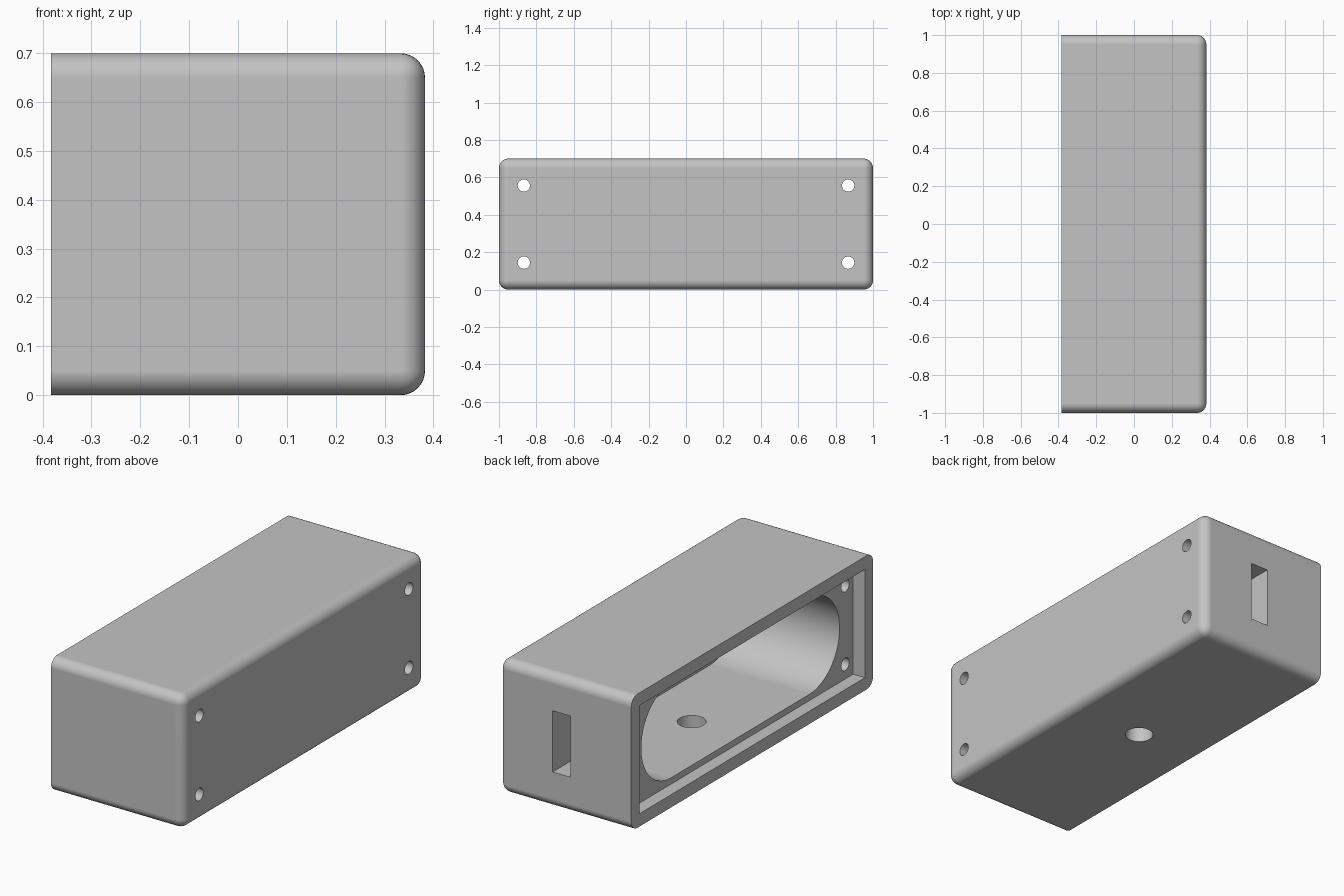
import bpy, bmesh, math
from math import pi, cos, sin

cube = bpy.data.objects.get("Cube")
if cube:
    bpy.data.objects.remove(cube, do_unlink=True)

HALF_X, HALF_Y, HEIGHT = 0.383, 1.0, 0.70
MID_Z = HEIGHT / 2
LEDGE_X = -0.315      # bottom of the lid recess
FLOOR_X = 0.26        # closed end of the main cavity
OUT = 0.1             # how far cutters overshoot the surface

grey = bpy.data.materials.new("plain_grey")
grey.use_nodes = True
grey.diffuse_color = (0.55, 0.55, 0.55, 1)
grey.node_tree.nodes["Principled BSDF"].inputs["Base Color"].default_value = (0.55, 0.55, 0.55, 1)


def add_object(name, bm):
    bmesh.ops.recalc_face_normals(bm, faces=bm.faces)
    mesh = bpy.data.meshes.new(name)
    bm.to_mesh(mesh)
    bm.free()
    mesh.materials.append(grey)
    obj = bpy.data.objects.new(name, mesh)
    bpy.context.collection.objects.link(obj)
    return obj


def prism(name, profile, axis, lo, hi):
    """Extrude a flat profile along an axis (0 = x, 1 = y, 2 = z)."""
    bm = bmesh.new()
    rings = []
    for depth in (lo, hi):
        ring = []
        for point in profile:
            co = list(point)
            co.insert(axis, depth)
            ring.append(bm.verts.new(co))
        rings.append(ring)
        bm.faces.new(ring)
    n = len(profile)
    for i in range(n):
        j = (i + 1) % n
        bm.faces.new((rings[0][i], rings[0][j], rings[1][j], rings[1][i]))
    return add_object(name, bm)


def rectangle(u, v, half_u, half_v):
    return [(u - half_u, v - half_v), (u + half_u, v - half_v),
            (u + half_u, v + half_v), (u - half_u, v + half_v)]


def arc(u, v, r, start, end, steps):
    angles = [start + (end - start) * i / steps for i in range(steps + 1)]
    return [(u + r * cos(a), v + r * sin(a)) for a in angles]


def circle(u, v, r):
    return arc(u, v, r, 0, 2 * pi, 32)[:-1]


def obround(v, half_length, r):
    c = half_length - r
    return arc(c, v, r, -pi / 2, pi / 2, 32) + arc(-c, v, r, pi / 2, 3 * pi / 2, 32)


# Outer shell: every edge rounded except around the open side
shell = prism("enclosure_shell", rectangle(0, MID_Z, HALF_Y, MID_Z), 0, -HALF_X, HALF_X)
bm = bmesh.new()
bm.from_mesh(shell.data)
rounded = [e for e in bm.edges if any(v.co.x > 0 for v in e.verts)]
bmesh.ops.bevel(bm, geom=rounded, offset=0.05, offset_type='OFFSET',
                segments=8, profile=0.5, affect='EDGES')
bm.to_mesh(shell.data)
bm.free()

# Lid recess, main cavity, side slot and floor hole
cutters = [
    prism("lid_recess", rectangle(0, MID_Z, 0.933, 0.283), 0, -HALF_X - OUT, LEDGE_X),
    prism("main_cavity", obround(MID_Z, 0.82, 0.25), 0, -HALF_X - OUT, FLOOR_X),
    prism("cable_slot", rectangle(0.02, MID_Z, 0.052, 0.16), 1, 0.6, HALF_Y + OUT),
    prism("floor_hole", circle(-0.033, 0, 0.069), 2, -OUT, MID_Z),
]

# Four corner screw holes
for side in (-1, 1):
    for level in (-1, 1):
        cutters.append(prism("screw_hole", circle(side * 0.867, MID_Z + level * 0.206, 0.033),
                             0, -HALF_X - OUT, HALF_X + OUT))

bpy.ops.object.select_all(action='DESELECT')
bpy.context.view_layer.objects.active = shell
shell.select_set(True)
for cutter in cutters:
    cutter.hide_render = True
    cut = shell.modifiers.new(cutter.name, 'BOOLEAN')
    cut.operation = 'DIFFERENCE'
    cut.solver = 'EXACT'
    cut.object = cutter
    bpy.ops.object.modifier_apply(modifier=cut.name)
    bpy.data.objects.remove(cutter, do_unlink=True)

# Smooth fillets and bores, crisp cut edges, flat large faces
bpy.ops.object.shade_smooth_by_angle(angle=math.radians(30))
weighted = shell.modifiers.new("weighted_normals", 'WEIGHTED_NORMAL')
weighted.keep_sharp = True
